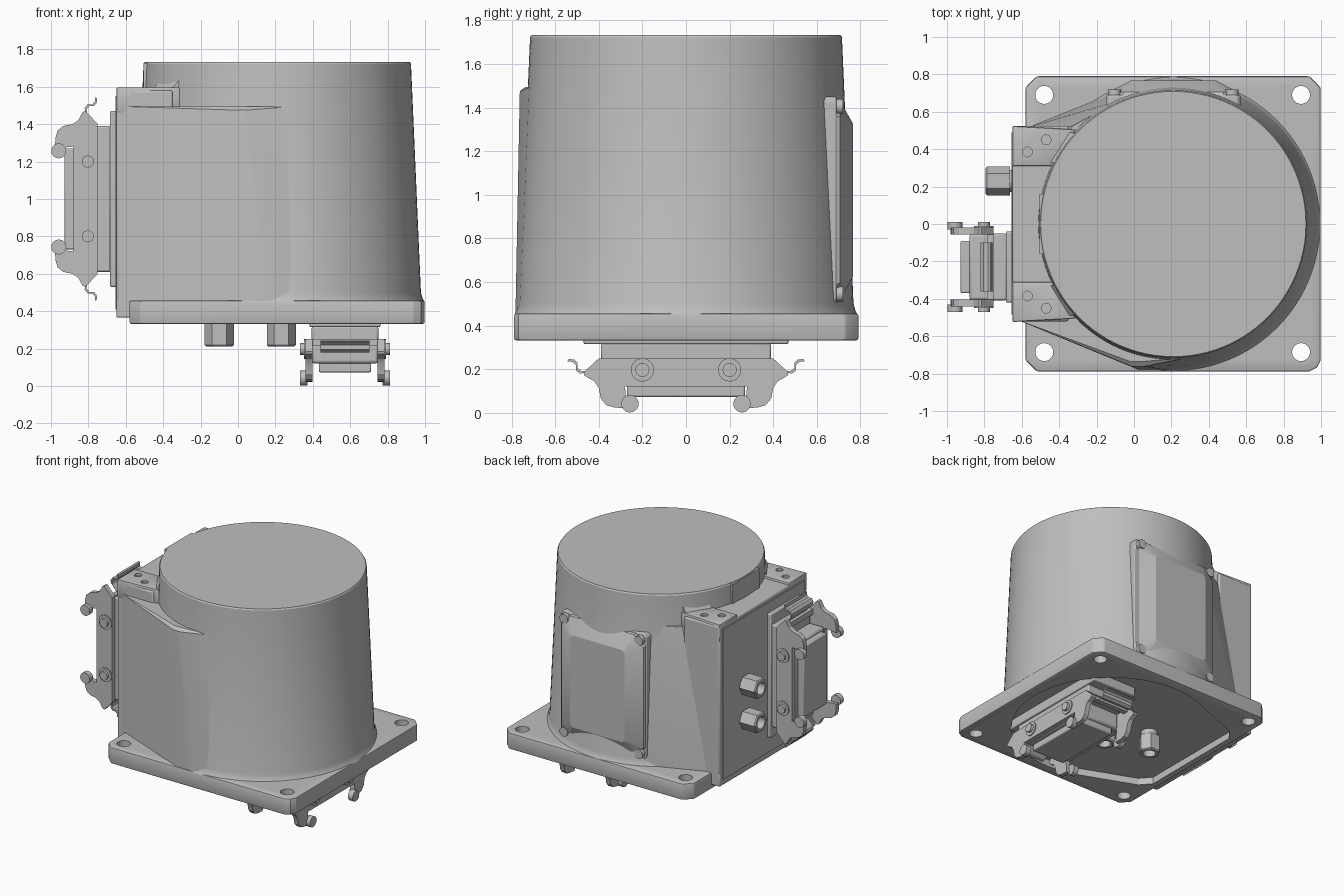
import bpy, bmesh
from math import sin, cos, pi, radians
from mathutils import Matrix

cube = bpy.data.objects.get("Cube")
if cube:
    bpy.data.objects.remove(cube, do_unlink=True)

grey = bpy.data.materials.new("cast_grey")
grey.use_nodes = True
GREY = (0.52, 0.52, 0.52, 1)
grey.diffuse_color = GREY
grey.node_tree.nodes["Principled BSDF"].inputs["Base Color"].default_value = GREY

parts = []
I = Matrix.Identity(4)


def finish(name, bm, mat=I, bevel=0):
    bmesh.ops.recalc_face_normals(bm, faces=bm.faces)
    bm.transform(mat)
    me = bpy.data.meshes.new(name)
    bm.to_mesh(me)
    bm.free()
    ob = bpy.data.objects.new(name, me)
    bpy.context.collection.objects.link(ob)
    me.materials.append(grey)
    if bevel:
        m = ob.modifiers.new("edge", "BEVEL")
        m.width, m.segments, m.limit_method = bevel, 2, "ANGLE"
        m.angle_limit = radians(40)
    parts.append(ob)
    return ob


def loft(name, rings, mat=I, bevel=0):
    bm = bmesh.new()
    vs = [[bm.verts.new(p) for p in r] for r in rings]
    n = len(rings[0])
    for a, b in zip(vs, vs[1:]):
        for i in range(n):
            j = (i + 1) % n
            bm.faces.new((a[i], a[j], b[j], b[i]))
    bm.faces.new(vs[0][::-1])
    bm.faces.new(vs[-1])
    return finish(name, bm, mat, bevel)


def box(name, x, y, z, mat=I, bevel=0):
    rect = [(x[0], y[0]), (x[1], y[0]), (x[1], y[1]), (x[0], y[1])]
    return loft(name, [[(*p, h) for p in rect] for h in z], mat, bevel)


def circle(r, n=96, cx=0.0, cy=0.0):
    return [(cx + r * cos(2 * pi * i / n), cy + r * sin(2 * pi * i / n)) for i in range(n)]


def cyl(name, c, axis, r, a, b, n=24, mat=I):
    # Cylinder from a to b along an axis; c holds the other two coordinates
    def at(p, h):
        return {"x": (h, *p), "y": (p[0], h, p[1]), "z": (*p, h)}[axis]
    return loft(name, [[at(p, h) for p in circle(r, n, *c)] for h in (a, b)], mat)


def hull(name, layers):
    # Convex skin around flat outlines at given heights
    bm = bmesh.new()
    for pts, z in layers:
        for p in pts:
            bm.verts.new((*p, z))
    bmesh.ops.convex_hull(bm, input=bm.verts)
    bmesh.ops.delete(bm, geom=[v for v in bm.verts if not v.link_faces], context="VERTS")
    bmesh.ops.dissolve_limit(bm, angle_limit=radians(0.5), verts=bm.verts, edges=bm.edges)
    return finish(name, bm)


def cut(ob, cutters):
    bpy.context.view_layer.objects.active = ob
    for m in list(ob.modifiers):
        bpy.ops.object.modifier_apply(modifier=m.name)
    for c in cutters:
        m = ob.modifiers.new("cut", "BOOLEAN")
        m.operation, m.object, m.solver = "DIFFERENCE", c, "EXACT"
        bpy.ops.object.modifier_apply(modifier=m.name)
        parts.remove(c)
        bpy.data.objects.remove(c, do_unlink=True)


CX = 0.21

# Base plate with clipped corners, bolt holes and a recess following the walls
x0, x1, y0, y1, k = -0.58, 0.998, -0.788, 0.79, 0.06
outline = [(x0 + k, y0), (x1 - k, y0), (x1 - k / 3, y0 + k / 3), (x1, y0 + k), (x1, y1 - k),
           (x1 - k, y1), (x0 + k, y1), (x0, y1 - k), (x0, y0 + k)]
plate = loft("base_plate", [[(*p, z) for p in outline] for z in (0.332, 0.456)], bevel=0.01)
well = circle(0.71, 64, CX) + [(-0.53, 0.42), (-0.53, -0.42), (-0.46, -0.5), (-0.46, 0.5)]
cut(plate, [cyl("hole", (x, y), "z", 0.048, 0.2, 0.6) for x in (-0.48, 0.893) for y in (-0.685, 0.69)]
    + [hull("recess", [(well, 0.2), (well, 0.385)])])

# Tapered round housing with a flared foot
loft("housing", [[(*p, z) for p in circle(r, 96, CX)] for r, z in
     ((0.788, 0.45), (0.778, 0.465), (0.768, 0.50), (0.715, 1.722), (0.709, 1.732))])

# Side walls running from the housing to the terminal box
def walls(r, front, back_x):
    return circle(r, 96, CX) + [(back_x, 0.522), (-0.63, -0.51), (-0.5, -0.525), *front]

hull("wing_walls", [(walls(0.768, [(0.03, -0.782), (0.18, -0.782)], -0.55), 0.45),
                    (walls(0.721, [(-0.01, -0.762), (0.05, -0.762)], -0.34), 1.475),
                    (walls(0.717, [(-0.02, -0.735), (0.05, -0.735)], -0.33), 1.495)])

# Terminal box, front panel, raised lugs with screw holes
box("terminal_box", (-0.65, -0.35), (-0.52, 0.525), (0.44, 1.58), bevel=0.01)
box("box_lower_lip", (-0.65, -0.56), (-0.52, 0.525), (0.365, 0.46), bevel=0.008)
box("box_panel", (-0.656, -0.64), (-0.485, 0.49), (0.41, 1.55))
box("flat_neck", (-0.505, -0.2), (-0.16, 0.16), (1.5, 1.728))
for s in (-1, 1):
    pts = [(-0.65, s * 0.31), (-0.65, s * 0.524), (-0.31, s * 0.505), (-0.43, s * 0.31)]
    lug = loft("box_lug", [[(*p, z) for p in pts] for z in (1.46, 1.597)], bevel=0.008)
    cut(lug, [cyl("screw_hole", (x, s * y), "z", 0.026, 1.57, 1.7) for x, y in ((-0.57, 0.385), (-0.47, 0.45))])
    loft("lug_fillet", [[(x, s * y, z) for x, y in ((-0.45 + d, 0.33), (-0.35 + d, 0.49), (-0.28, 0.49), (-0.38, 0.33))]
                        for d, z in ((0, 1.59), (0.03, 1.63))])

# Rear cover with a bevelled raised centre and corner screws
def cover_ring(w, h, c, y):
    pts = [(w - c, -h), (w, -h + c), (w, h - c), (w - c, h), (-w + c, h), (-w, h - c), (-w, -h + c), (-w + c, -h)]
    return [(CX + x, y, 0.975 + z) for x, z in pts]

loft("rear_cover", [cover_ring(0.36, 0.475, 0.02, y) for y in (0.55, 0.69)], bevel=0.008)
loft("cover_bulge", [cover_ring(0.355, 0.47, 0.08, 0.68), cover_ring(0.345, 0.46, 0.08, 0.705),
                     cover_ring(0.23, 0.35, 0.02, 0.766)])
for sx in (-1, 1):
    for sz in (-1, 1):
        cyl("cover_screw", (CX + sx * 0.315, 0.975 + sz * 0.43), "y", 0.035, 0.6, 0.72, 16)


# Hexagonal cable gland pointing along local -z, with a bored end
def gland(mat):
    nut = loft("gland_nut", [[(*p, z) for p in circle(r, 6)] for r, z in
               ((0.07, 0), (0.078, 0.008), (0.078, 0.13))])
    cut(nut, [cyl("bore", (0, 0), "z", 0.045, -0.1, 0.09)])
    nut.data.transform(mat)
    cyl("gland_neck", (0, 0), "z", 0.06, 0.12, 0.18, 24, mat)


# Latched multi-pole connector, local z = 0 at its tip
def connector(mat):
    box("connector_flange", (-0.19, 0.19), (-0.47, 0.47), (0.315, 0.39), mat, 0.008)
    box("connector_base", (-0.178, 0.178), (-0.39, 0.39), (0.24, 0.32), mat, 0.01)
    box("connector_hood", (-0.178, 0.178), (-0.29, 0.29), (0.12, 0.25), mat, 0.015)
    box("connector_cap", (-0.14, 0.14), (-0.27, 0.27), (0.073, 0.13), mat, 0.008)
    arm = [(0, 0.25), (0.40, 0.25), (0.47, 0.185), (0.465, 0.17), (0.42, 0.145), (0.40, 0.115), (0.39, 0.065),
           (0.365, 0.035), (0.33, 0.025), (0.27, 0.02), (0.28, 0.12), (0, 0.12)]
    wire = [(0.40, 0.24), (0.46, 0.185), (0.485, 0.18), (0.505, 0.195), (0.505, 0.22), (0.52, 0.234), (0.545, 0.237)]
    hook = wire + [(l - 0.008, z + 0.01) for l, z in wire[::-1]]
    for sl in (-1, 1):
        loft("latch_hook", [[(t, sl * l, z) for l, z in hook] for t in (-0.13, 0.13)], mat)
        box("latch_bridge", (-0.2, 0.2), sorted((sl * 0.36, sl * 0.40)), (0.215, 0.25), mat)
        for st in (-1, 1):
            def side(a, b):
                return sorted((st * a, st * b))
            loft("latch_arm", [[(t, sl * l, z) for l, z in arm] for t in side(0.175, 0.212)], mat)
            cyl("latch_pivot_boss", (sl * 0.2, 0.197), "x", 0.053, *side(0.18, 0.22), 24, mat)
            cyl("latch_pivot", (sl * 0.2, 0.197), "x", 0.032, *side(0.18, 0.24), 20, mat)
            cyl("latch_knob", (sl * 0.257, 0.042), "x", 0.04, *side(0.2, 0.24), 20, mat)


# Turns local (width, length, depth) so that depth runs along +x
turn = Matrix(((0, 0, 1, 0), (1, 0, 0, 0), (0, 1, 0, 0), (0, 0, 0, 1)))
connector(Matrix.Translation((0.572, 0, 0)))
connector(Matrix.Translation((-1.0, -0.23, 1.0)) @ turn)
for x, y in ((-0.1, 0.05), (0.232, -0.05)):
    gland(Matrix.Translation((x, y, 0.212)))
for z in (1.04, 0.78):
    gland(Matrix.Translation((-0.793, 0.23, z)) @ turn)

# Smooth curved sides, keep creases sharp
bpy.ops.object.select_all(action="DESELECT")
for ob in parts:
    ob.select_set(True)
bpy.context.view_layer.objects.active = parts[0]
bpy.ops.object.shade_smooth_by_angle(angle=radians(24))
